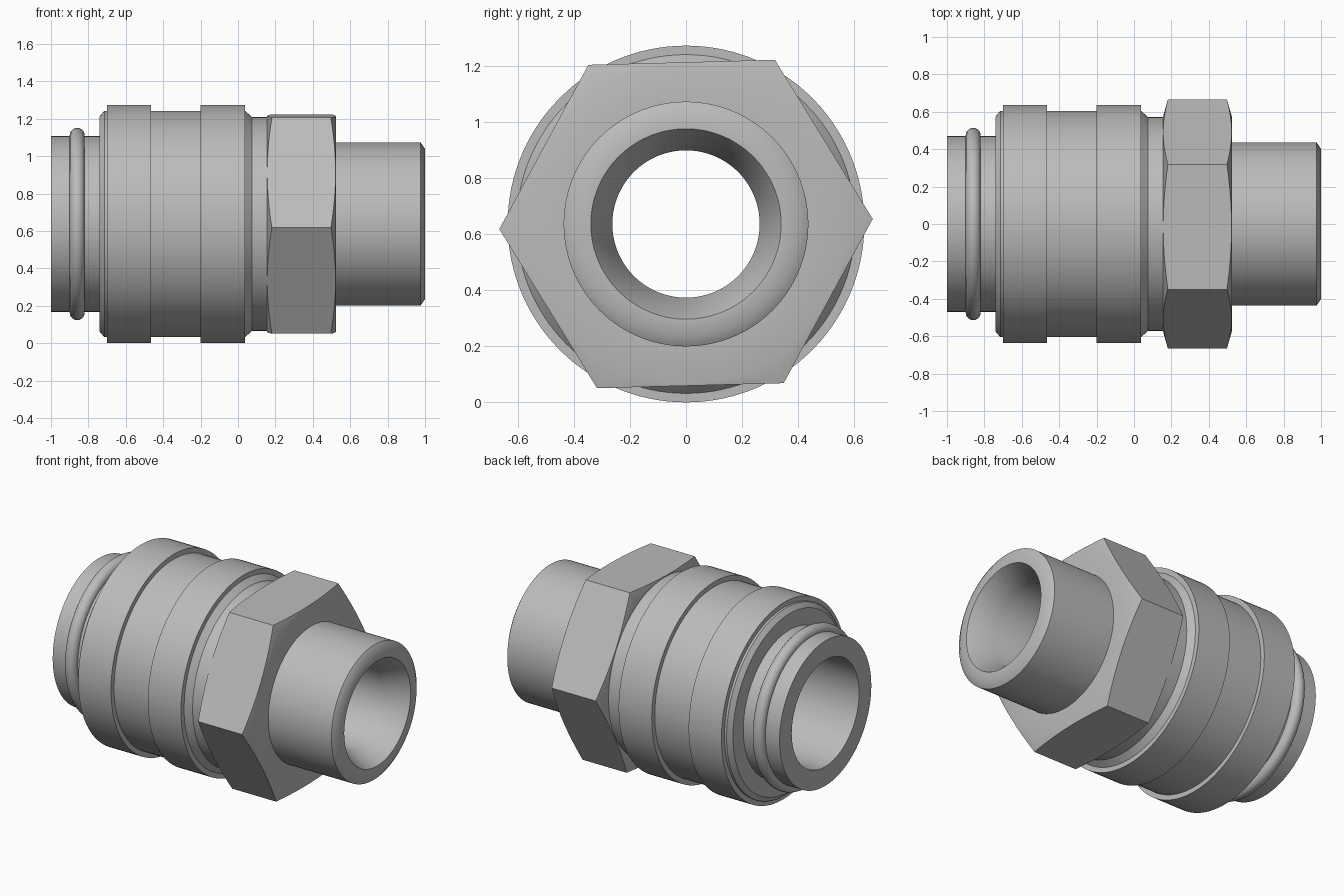
import bpy
import bmesh
import math

if "Cube" in bpy.data.objects:
    bpy.data.objects.remove(bpy.data.objects["Cube"], do_unlink=True)

AXIS_Z = 0.637
SEGMENTS = 120

steel = bpy.data.materials.new("steel grey")
steel.use_nodes = True
colour = (0.5, 0.5, 0.5, 1)
steel.diffuse_color = colour
steel.node_tree.nodes["Principled BSDF"].inputs["Base Color"].default_value = colour


def lathe(name, profile, turn=0.0):
    """Revolve a closed (x, radius) profile about the long axis.
    The profile is a function of the angle, so it may also be polygonal."""
    bm = bmesh.new()
    rings = []
    for i in range(SEGMENTS):
        a = 2 * math.pi * i / SEGMENTS
        c, s = math.cos(a + turn), math.sin(a + turn)
        rings.append([bm.verts.new((x, r * c, AXIS_Z + r * s)) for x, r in profile(a)])
    for i, ring in enumerate(rings):
        after = rings[(i + 1) % SEGMENTS]
        for j in range(len(ring)):
            k = (j + 1) % len(ring)
            bm.faces.new((ring[j], ring[k], after[k], after[j]))
    bmesh.ops.recalc_face_normals(bm, faces=bm.faces)
    mesh = bpy.data.meshes.new(name)
    bm.to_mesh(mesh)
    bm.free()
    mesh.materials.append(steel)
    obj = bpy.data.objects.new(name, mesh)
    bpy.context.collection.objects.link(obj)
    bpy.ops.object.select_all(action="DESELECT")
    obj.select_set(True)
    bpy.context.view_layer.objects.active = obj
    bpy.ops.object.shade_smooth_by_angle(angle=math.radians(35))
    return obj


# Hollow turned body: spigot, two raised bands, neck, outlet pipe, stepped bore
body = [
    (-1.0, 0.47), (-0.74, 0.47),
    (-0.74, 0.575), (-0.715, 0.605), (-0.70, 0.605),
    (-0.70, 0.637), (-0.465, 0.637), (-0.465, 0.605),
    (-0.20, 0.605), (-0.20, 0.637), (0.037, 0.637), (0.037, 0.605),
    (0.075, 0.572), (0.30, 0.572), (0.30, 0.437),
    (0.976, 0.437), (1.0, 0.40),
    (1.0, 0.34), (0.85, 0.263), (0.0, 0.263), (-0.1, 0.345), (-1.0, 0.345),
]
lathe("fitting_body", lambda a: body)

# Hexagonal nut with both ends chamfered by a cone
NUT_START, NUT_END, NUT_CORNER = 0.155, 0.523, 0.667
APOTHEM = NUT_CORNER * math.cos(math.pi / 6)


def nut_profile(a):
    r = APOTHEM / math.cos(a % (math.pi / 3) - math.pi / 6)
    face_r = APOTHEM - 0.004
    cut = (r - face_r) * 0.28
    return [(NUT_START, 0.42), (NUT_START, face_r), (NUT_START + cut, r),
            (NUT_END - cut, r), (NUT_END, face_r), (NUT_END, 0.42)]


lathe("hex_nut", nut_profile, math.radians(1.55))

# Sealing ring around the spigot
ring = [(-0.86 + 0.04 * math.cos(t), 0.474 + 0.04 * math.sin(t))
        for t in (2 * math.pi * i / 20 for i in range(20))]
lathe("seal_ring", lambda a: ring)
